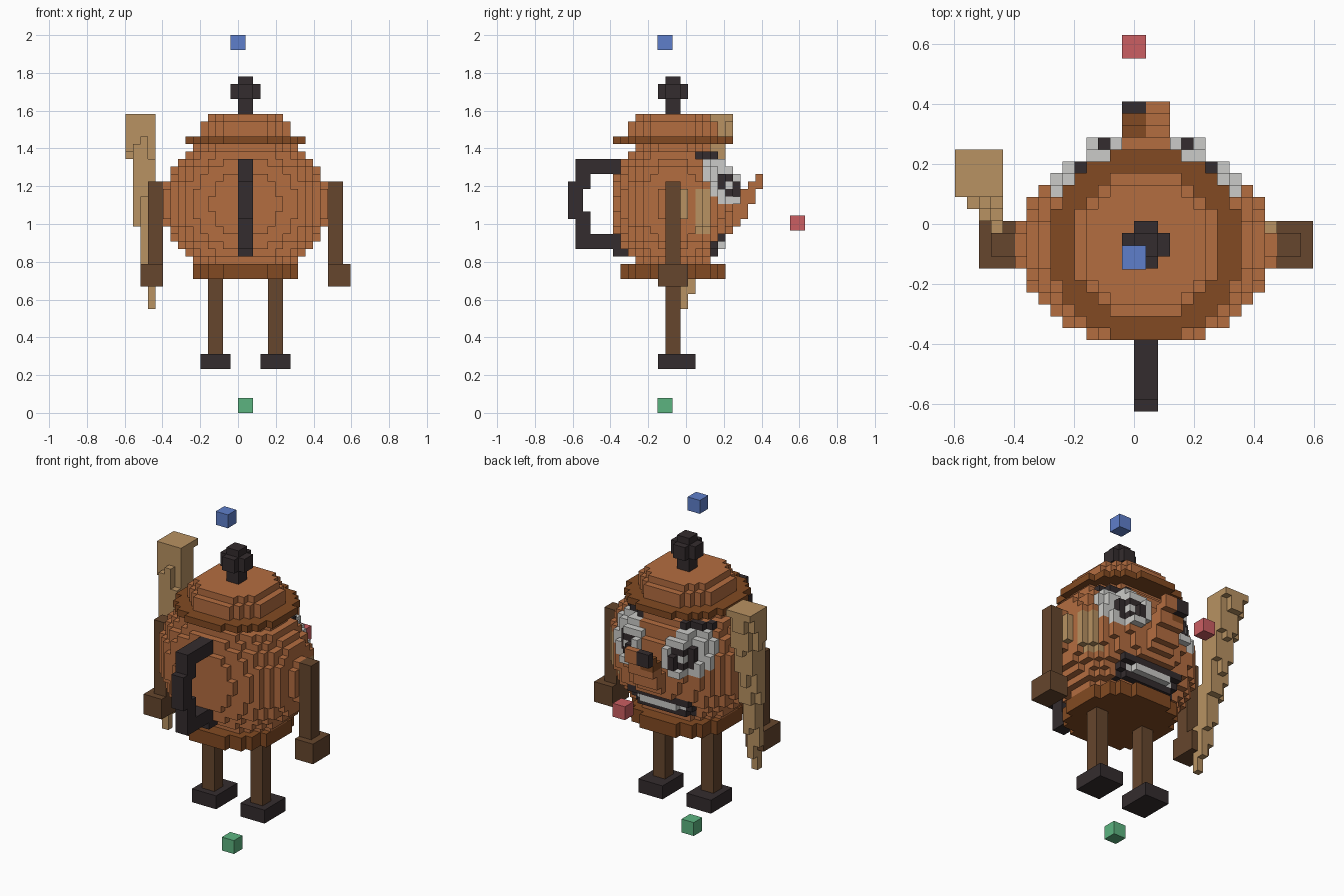
import bpy, bmesh, math
from itertools import product

cube = bpy.data.objects.get("Cube")
if cube:
    bpy.data.objects.remove(cube)

U = 0.0397                       # size of one block
CX, CY, CZ = 0.0397, -0.069, -0.006


def material(name, *rgb):
    lin = [((c / 255 + 0.055) / 1.055) ** 2.4 for c in rgb] + [1.0]
    m = bpy.data.materials.new(name)
    m.use_nodes = True
    m.diffuse_color = lin
    m.node_tree.nodes["Principled BSDF"].inputs["Base Color"].default_value = lin
    return m


COPPER = material("copper", 180, 109, 64)
RIM = material("dark_copper", 130, 74, 34)
BROWN = material("limb_brown", 102, 70, 45)
BLACK = material("charcoal", 52, 44, 46)
WHITE = material("eye_white", 203, 203, 200)
TAN = material("wood_tan", 184, 146, 98)
RED = material("red", 203, 94, 98)
GREEN = material("green", 92, 180, 128)
BLUE = material("blue", 95, 127, 203)


def finish(name, bm, mats):
    me = bpy.data.meshes.new(name)
    bm.to_mesh(me)
    bm.free()
    for m in mats:
        me.materials.append(m)
    ob = bpy.data.objects.new(name, me)
    bpy.context.collection.objects.link(ob)
    return ob


def box(name, mat, x, y, z):
    """Box between block coordinates given as (low, high) pairs."""
    bm = bmesh.new()
    bmesh.ops.create_cube(bm, size=1)
    for v in bm.verts:
        px, py, pz = [a + (b - a) * (c + 0.5) for (a, b), c in zip((x, y, z), v.co)]
        v.co = (CX + U * px, CY + U * py, CZ + U * pz)
    return finish(name, bm, [mat])


def blocks(name, cells):
    """Skin of a set of unit blocks, given as {(x, y, z): material}."""
    mats = list(dict.fromkeys(cells.values()))
    bm = bmesh.new()
    verts = {}

    def vert(p):
        if p not in verts:
            verts[p] = bm.verts.new((CX + U * p[0], CY + U * p[1], CZ + U * p[2]))
        return verts[p]

    for cell, mat in cells.items():
        for axis, side in product(range(3), (0, 1)):
            near = list(cell)
            near[axis] += 2 * side - 1
            if tuple(near) in cells:
                continue
            ring = []
            for a, b in ((0, 0), (1, 0), (1, 1), (0, 1)):
                p = list(cell)
                p[axis] += side
                p[(axis + 1) % 3] += a
                p[(axis + 2) % 3] += b
                ring.append(vert(tuple(p)))
            if not side:
                ring.reverse()
            bm.faces.new(ring).material_index = mats.index(mat)
    return finish(name, bm, mats)


def disc(radius, z0, z1, mat, cx=0, cy=0):
    reach = range(-18, 18)
    return {(x, y, z): mat for x, y, z in product(reach, reach, range(z0, z1))
            if math.hypot(x + .5 - cx, y + .5 - cy) < radius}


# Round pot belly
MID = 28
body = {(x, y, z): COPPER
        for x, y, z in product(range(-11, 11), range(-9, 9), range(20, 36))
        if ((x + .5) / 11) ** 2 + ((y + .5) / 8.3) ** 2 + ((z + .5 - MID) / 9.8) ** 2 < 1}


def face_colour(x, z):
    """Colour of the face features at a column of the belly, or None."""
    ax, h = abs(x + .5), z + .5
    if abs(ax - 4.5) < 1.6 and abs(h - 30.5) < 1.6:
        return WHITE if abs(ax - 4.5) < .1 and abs(h - 30.5) < .1 else BLACK
    if math.hypot(ax - 5, h - 31) < 3:
        return WHITE
    if 3 < ax < 7 and z == 34:
        return BLACK
    if ax < 5 and 21 <= z < 24:
        return WHITE if z == 22 and ax < 4 else BLACK
    return None


# Eyes, brows and mouth set into the belly surface
for x, z in product(range(-9, 9), range(20, 36)):
    colour = face_colour(x, z)
    column = [c[1] for c in body if c[0] == x and c[2] == z]
    if colour and column:
        top = max(column)
        body[x, top, z] = colour
        if 28 <= z < 34 and -6 < x < 5:
            body[x, top + 1, z] = colour

# Pale streaks on the left flank
for x, y, z in list(body):
    if body[x, y, z] == COPPER and x > 5 and (
            (y in (3, 4) and 24 <= z < 30) or (y == 1 and 26 <= z < 30)):
        body[x, y, z] = TAN
blocks("pot_body", body)

# Base ring, lid and knob
blocks("base_ring", disc(7.2, 18, 20, RIM))
blocks("lid_rim", disc(8.2, 36, 37, RIM))
blocks("lid", disc(6.3, 37, 39, COPPER) | disc(5.3, 39, 40, COPPER))
box("knob_stem", BLACK, (-1, 1), (-1, 1), (40, 45))
box("knob_bar_wide", BLACK, (-2, 2), (-1, 1), (42, 44))
box("knob_bar_deep", BLACK, (-1, 1), (-2, 2), (42, 44))

# Handle
handle = {}
for y0, y1, z0, z1 in ((-13, -7, 32, 34), (-13, -11, 30, 32), (-14, -12, 26, 31),
                       (-13, -11, 24, 27), (-13, -7, 22, 24), (-8, -6, 21, 22)):
    for c in product((-1, 0), range(y0, y1), range(z0, z1)):
        handle[c] = BLACK
blocks("handle", handle)

# Spout with dark opening
spout = {}
for y0, y1, z0, z1 in ((5, 8, 24, 25), (5, 9, 25, 26), (5, 10, 26, 28),
                       (9, 11, 28, 30), (10, 12, 30, 31), (11, 12, 31, 32)):
    for x, y, z in product(range(-2, 2), range(y0, y1), range(z0, z1)):
        dark = x < 0 and z >= 29
        spout[x, y, z] = (BLACK if y == 11 else RIM) if dark else COPPER
blocks("spout", spout)

# Limbs, mirrored
for side, s in (("left", 1), ("right", -1)):
    def span(a, b):
        return (a, b) if s > 0 else (-b, -a)
    box(side + "_arm", BROWN, span(11, 13), (-1, 1), (20, 31))
    box(side + "_hand", BROWN, span(11, 14), (-2, 2), (17, 20))
    box(side + "_leg", BROWN, span(3, 5), (-1, 1), (8, 18))
    box(side + "_foot", BLACK, span(2, 6), (-2, 3), (6, 8))

# Leaning club held in the right hand
club = {}
for z in range(14, 40):
    t = (z - 14) / 25
    club |= disc(0.75 + 1.4 * t, z, z + 1, TAN, -12.5 - 1.5 * t, 1.4 + 4.6 * t)
blocks("club", club)


# Floating coloured cubes
def marker(name, mat, x, y, z):
    bm = bmesh.new()
    bmesh.ops.create_cube(bm, size=2 * U)
    bmesh.ops.translate(bm, verts=bm.verts, vec=(x, y, z))
    finish(name, bm, [mat])


marker("top_cube", BLUE, 0, -0.112, 2 - U)
marker("bottom_cube", GREEN, U, -0.112, U)
marker("back_cube", RED, 0, 0.59, 1.005)
